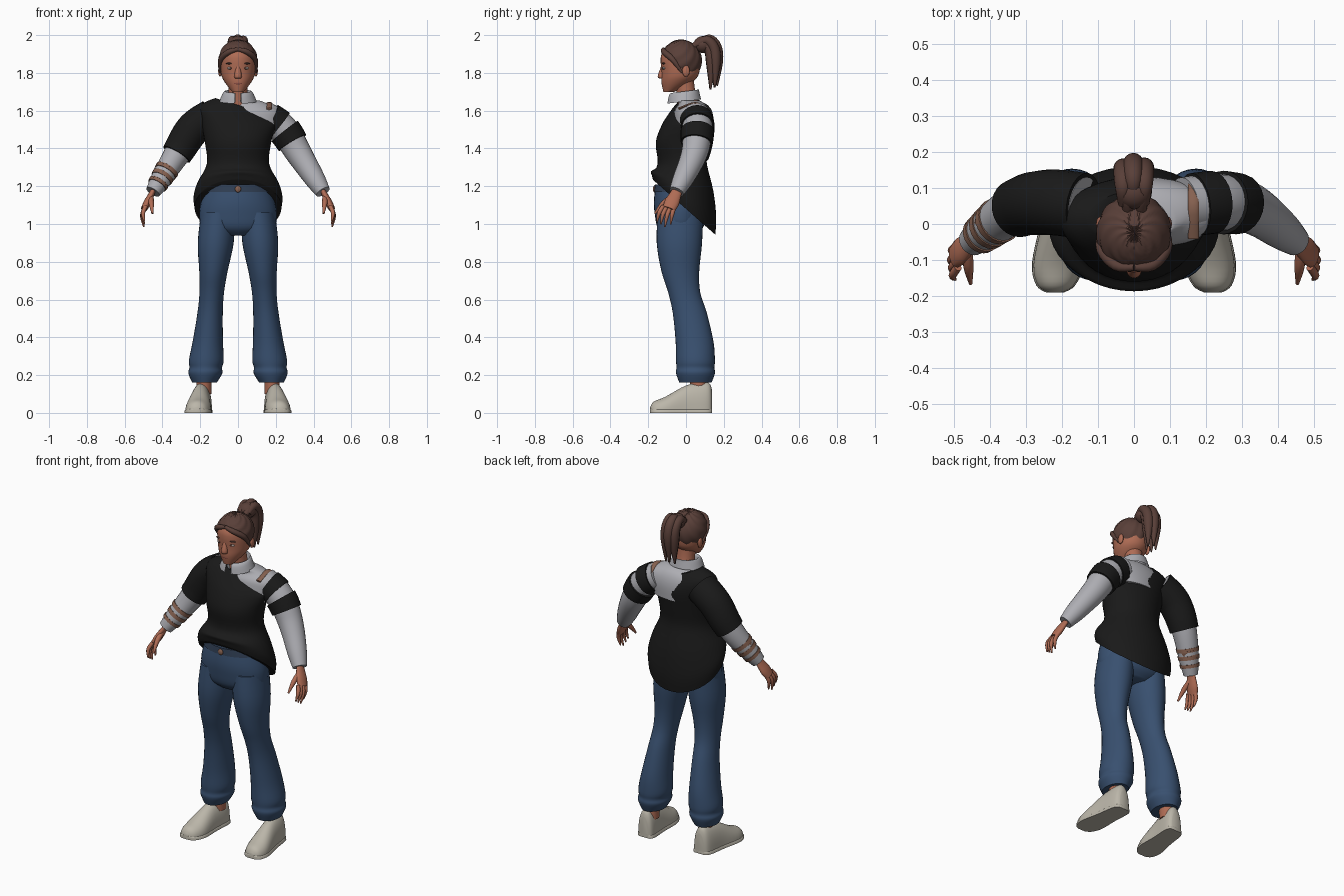
import bpy, bmesh, math
from mathutils import Vector

if "Cube" in bpy.data.objects:
    bpy.data.objects.remove(bpy.data.objects["Cube"], do_unlink=True)


def material(name, *rgb):
    mat = bpy.data.materials.new(name)
    mat.use_nodes = True
    mat.diffuse_color = (*rgb, 1)
    shader = mat.node_tree.nodes["Principled BSDF"]
    shader.inputs["Base Color"].default_value = (*rgb, 1)
    return mat


SKIN = material("skin", .43, .15, .09)
HAIR = material("brown hair", .1, .05, .04)
BLACK = material("black knit", .01, .01, .01)
DENIM = material("blue denim", .04, .08, .16)
BELT = material("dark denim", .03, .05, .09)
SHIRT = material("grey shirt", .42, .42, .45)
SHOE = material("cream canvas", .5, .47, .4)
TAN = material("tan leather", .24, .12, .08)
LIPS = material("lips", .27, .08, .06)
EYE = material("eye white", .5, .45, .42)
SIDES = (("left", 1), ("right", -1))


def finish(name, bm, mat):
    bmesh.ops.recalc_face_normals(bm, faces=bm.faces)
    mesh = bpy.data.meshes.new(name)
    bm.to_mesh(mesh)
    bm.free()
    mesh.materials.append(mat)
    mesh.polygons.foreach_set("use_smooth", [True] * len(mesh.polygons))
    mesh.set_sharp_from_angle(angle=math.radians(50))
    bpy.context.collection.objects.link(bpy.data.objects.new(name, mesh))


def spline(rows, steps=4):
    """Smooth curve through every row."""
    rows = [Vector(row) for row in rows]
    curve = []
    for i, (start, end) in enumerate(zip(rows, rows[1:])):
        before = rows[max(i - 1, 0)]
        after = rows[min(i + 2, len(rows) - 1)]
        leave, arrive = (end - before) / 2, (after - start) / 2
        for k in range(steps):
            t = k / steps
            ease = t * t * (3 - 2 * t)
            curve.append(start.lerp(end, ease) + leave * t * (1 - t) ** 2
                         - arrive * t * t * (1 - t))
    return curve + [rows[-1]]


def bridge(name, mat, rings, closed=True):
    """Surface through matching rings; closed ones get end caps."""
    bm = bmesh.new()
    loops = [[bm.verts.new(point) for point in ring] for ring in rings]
    count = len(loops[0])
    for low, high in zip(loops, loops[1:]):
        for i in range(count if closed else count - 1):
            j = (i + 1) % count
            bm.faces.new((low[i], low[j], high[j], high[i]))
    if closed:
        bm.faces.new(loops[0])
        bm.faces.new(loops[-1])
    finish(name, bm, mat)


def loft(name, mat, rows, bend=lambda x, y, z: (x, y, z), gap=0, sides=32):
    """Stack of ellipses: y, z, half width, half depth; bend moves each point."""
    turn = 2 * math.pi - 2 * gap
    angles = [gap - math.pi / 2 + turn * i / (sides - 1 if gap else sides)
              for i in range(sides)]
    rings = [[bend(wide * math.cos(a), y + deep * math.sin(a), z) for a in angles]
             for y, z, wide, deep in spline(rows)]
    bridge(name, mat, rings, closed=not gap)


def tube(name, mat, points, radii, flat=1, ref=(0, 1, 0), sides=16):
    """Round or flattened section swept along a smooth path."""
    path = spline([(*point, radius) for point, radius in zip(points, radii)])
    rings = []
    for i, spot in enumerate(path):
        along = (path[min(i + 1, len(path) - 1)] - path[max(i - 1, 0)]).xyz
        thin = along.cross(Vector(ref)).normalized()
        broad = along.cross(thin).normalized()
        rings.append([spot.xyz + spot.w * (thin * flat * math.cos(a) + broad * math.sin(a))
                      for a in (math.tau * k / sides for k in range(sides))])
    bridge(name, mat, rings)


def ball(name, mat, center, size, sides=20, ripple=0, hairline=None):
    bm = bmesh.new()
    bmesh.ops.create_uvsphere(bm, u_segments=sides, v_segments=sides // 2, radius=1)
    for vert in bm.verts:
        x, y, z = vert.co
        swell = 1 + ripple * math.sin(sides / 3 * math.atan2(x, 1 + y / 2 - z))
        vert.co = Vector(center) + swell * Vector(size) * Vector((1, 1, 1)).dot((0, 0, 0)) \
            + swell * Vector((x * size[0], y * size[1], z * size[2]))
    if hairline:
        bmesh.ops.bisect_plane(bm, geom=bm.verts[:] + bm.edges[:] + bm.faces[:],
                               plane_co=hairline, plane_no=(0, 1, 1), clear_inner=True)
    finish(name, bm, mat)


# Head, neck and face
loft("head", SKIN, [(-.09, 1.7, .03, .03), (-.05, 1.75, .07, .08), (-.03, 1.8, .09, .1),
                    (-.03, 1.9, .09, .1), (-.02, 1.95, .04, .05)])
loft("neck", SKIN, [(.02, 1.6, .06, .06), (0, 1.7, .05, .05), (-.01, 1.78, .05, .05)])
loft("nose", SKIN, [(-.12, 1.84, .01, .01), (-.13, 1.78, .02, .02), (-.12, 1.77, .01, .01)])
ball("mouth", LIPS, (0, -.12, 1.745), (.025, .01, .01))
for side, s in SIDES:
    ball(side + "_eye", EYE, (s * .04, -.115, 1.825), (.017, .01, .007))
    ball(side + "_iris", HAIR, (s * .04, -.122, 1.825), (.007, .005, .007))
    ball(side + "_brow", HAIR, (s * .04, -.117, 1.85), (.025, .01, .005))
    ball(side + "_ear", SKIN, (s * .095, 0, 1.81), (.01, .02, .03))

# Swept-back hair with a rolled hairline
ball("hair_cap", HAIR, (0, -.025, 1.865), (.103, .108, .11), sides=64, ripple=.02,
     hairline=(0, 0, 1.8))
for side, s in SIDES:
    tube(side + "_hairline", HAIR,
         [(0, -.12, 1.925), (s * .05, -.115, 1.91), (s * .09, -.07, 1.87), (s * .095, -.02, 1.8)],
         (.01, .015, .015, .005), ref=(0, 0, 1))

# Ponytail: a knot and a ring of overlapping locks
ball("hair_knot", HAIR, (0, .09, 1.95), (.05, .05, .045))
locks = 5
for i in range(locks):
    angle = math.tau * (i + .3) / locks
    across, out = .03 * math.cos(angle), .02 * math.sin(angle)
    guide = ((.05, 1.945), (.1, 1.97), (.14, 1.93), (.15, 1.85), (.145, 1.72))
    tube(f"ponytail_lock_{i}", HAIR,
         [(across, y + out, z + out / 2) for y, z in guide],
         (.015, .024, .028, .026, .004), ref=(1, 0, 0))

# Shirt body and open collar
loft("shirt_body", SHIRT, [(.02, 1.48, .17, .11), (.03, 1.55, .2, .1), (.03, 1.6, .19, .09),
                           (.03, 1.635, .13, .07), (.01, 1.655, .08, .06)],
     bend=lambda x, y, z: (x + .03, y, z))
loft("collar", SHIRT, [(0, 1.65, .06, .06), (0, 1.7, .065, .07), (-.01, 1.695, .08, .08),
                       (-.01, 1.65, .1, .09)],
     bend=lambda x, y, z: (x, y, z + y / 8), gap=.2)


# Sweater: hem drops towards the back, neckline slants off one shoulder
def drape(x, y, z):
    hem = 4 * max(1.3 - z, 0)
    slant = 1.7 * max(z - 1.45, 0)
    return x, y, z - hem * y - slant * x


loft("sweater_body", BLACK, [(-.01, 1.08, .23, .165), (-.01, 1.14, .235, .17),
                             (-.02, 1.22, .21, .165), (-.02, 1.32, .165, .13),
                             (-.02, 1.43, .175, .14), (0, 1.52, .195, .13),
                             (.015, 1.58, .2, .105), (.02, 1.63, .12, .07)],
     bend=drape, sides=40)


# Sleeves, bands and wraps all follow the same arm line
def sleeve(name, mat, s, start, end, extra=0):
    arm = spline([(s * .14, .05, 1.57), (s * .24, .06, 1.5),
                  (s * .33, .04, 1.36), (s * .45, -.05, 1.17)], steps=40)
    spans = 8
    points, radii = [], []
    for k in range(spans + 1):
        t = start + (end - start) * k / spans
        points.append(arm[round(t * (len(arm) - 1))])
        radii.append(.08 - .04 * t ** 3 + extra)
    tube(name, mat, points, radii, sides=24)


for side, s in SIDES:
    sleeve(side + "_shirt_sleeve", SHIRT, s, 0, 1)
sleeve("right_short_sleeve", BLACK, -1, 0, .65, extra=.012)
sleeve("left_upper_band", BLACK, 1, .12, .27, extra=.008)
sleeve("left_lower_band", BLACK, 1, .36, .52, extra=.01)
for i, start in enumerate((.78, .83, .89)):
    sleeve(f"forearm_wrap_{i}", TAN, -1, start, start + .03, extra=.004)

# Leather strap over the bare shoulder
tube("shoulder_strap", TAN, [(.165, .11, 1.605), (.165, .05, 1.64), (.165, -.04, 1.61)],
     (.015, .015, .015), flat=.4, ref=(1, 0, 0))

# Jeans seat, belt and buckle
loft("jeans_seat", DENIM, [(-.03, .94, .1, .08), (-.03, .98, .19, .12), (-.03, 1.05, .205, .135),
                           (-.03, 1.12, .195, .14), (-.03, 1.21, .165, .13)])
loft("belt", BELT, [(-.03, 1.17, .187, .139), (-.03, 1.21, .174, .135)])
ball("buckle", TAN, (0, -.167, 1.185), (.016, .008, .018))


# Shoes: arched sections with a flat bottom, toes turned out
def shoe_part(name, s, profile, roundness):
    arch = [math.pi * k / 16 for k in range(17)]
    bridge(name, SHOE, [[(s * (.2 - y / 10 + wide * math.cos(a)), y,
                          high * max(math.sin(a), 0) ** roundness) for a in arch]
                        for y, wide, high in spline(profile)])


for side, s in SIDES:
    # Flared trouser leg, bunched above the hem
    loft(side + "_jeans_leg", DENIM,
         [(-.03, 1.06, .09, .12), (-.035, .9, .095, .12), (-.03, .75, .075, .1),
          (-.01, .64, .065, .085), (.02, .53, .067, .09), (.045, .38, .08, .1),
          (.05, .28, .092, .103), (.05, .24, .086, .1), (.05, .21, .09, .103),
          (.05, .16, .065, .085)],
         bend=lambda x, y, z: (s * (x + .19 - .08 * z), y, z))
    loft(side + "_ankle", SKIN, [(.07, .1, .04, .045), (.06, .22, .04, .045)],
         bend=lambda x, y, z: (x + s * .18, y, z))

    outline = [(-.19, .02, .03), (-.17, .05, .06), (-.11, .068, .085), (0, .057, .145),
               (.09, .053, .162), (.125, .045, .155), (.138, .03, .12)]
    shoe_part(side + "_shoe", s, outline, .75)
    shoe_part(side + "_sole", s, [(y, wide + .004, .024) for y, wide, high in outline], .3)

    # Hand: palm, four spread fingers and a thumb
    wrist = Vector((s * .447, -.045, 1.18))
    reach = Vector((s * .05, -.045, -.1))
    tube(side + "_palm", SKIN, [wrist + reach * k / 3 for k in range(4)],
         (.026, .033, .039, .034), flat=.5)
    for i in range(4):
        spread = -.02 * i
        length = 1 - abs(i - 1) / 8
        knuckle = Vector((s * .488, spread - .06, 1.095))
        bent = knuckle + length * Vector((s * .02, spread / 4 - .015, -.05))
        tip = knuckle + length * Vector((s * .01, spread / 3 - .025, -.11))
        tube(f"{side}_finger_{i}", SKIN, [knuckle, bent, tip], (.011, .011, .004), sides=10)
    tube(side + "_thumb", SKIN, [wrist + Vector((s * .015, -.025, -.035)),
                                 wrist + Vector((s * .012, -.075, -.07)),
                                 wrist + Vector((s * .006, -.12, -.125))],
         (.015, .014, .005), sides=10)
